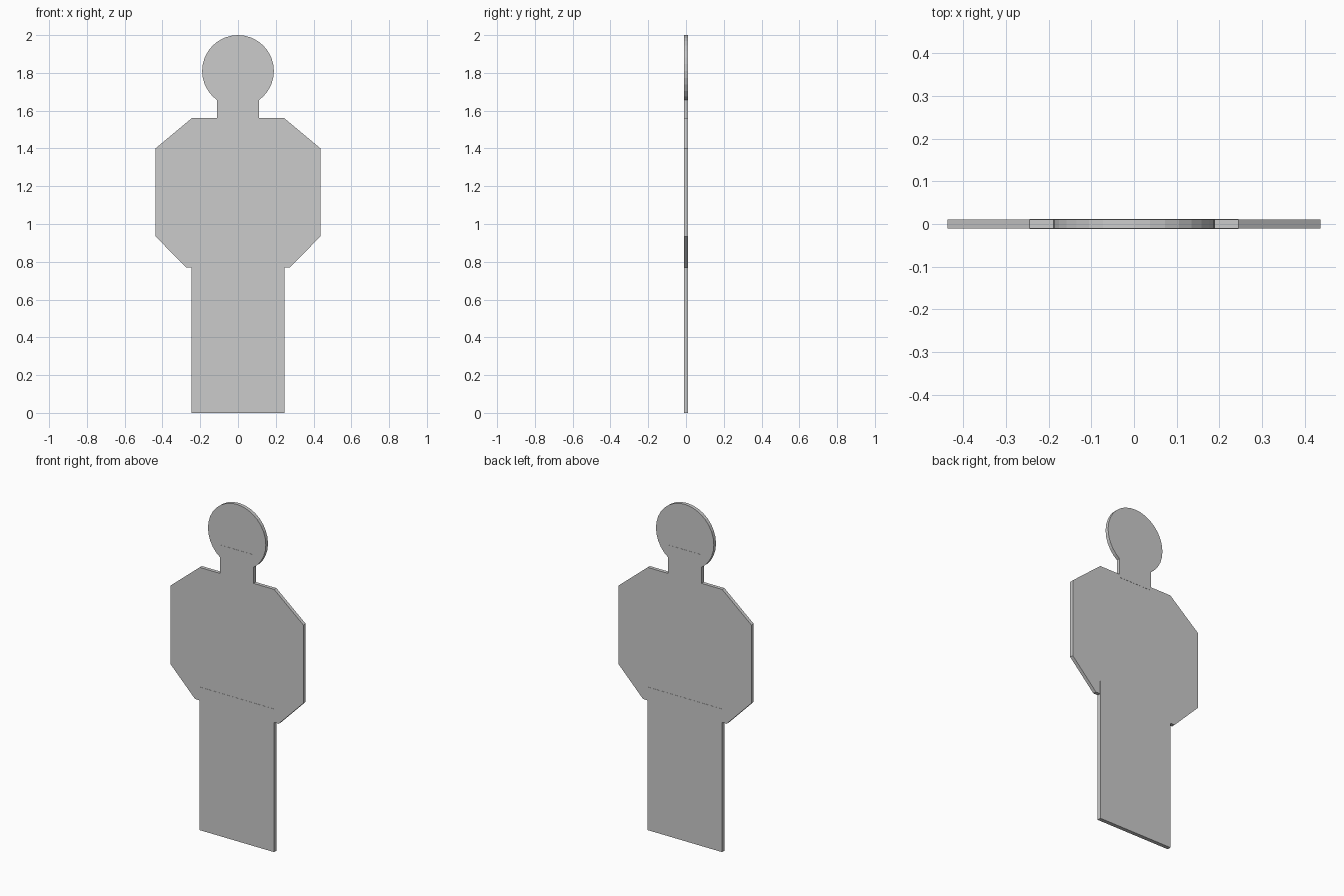
import bpy, bmesh, math

if "Cube" in bpy.data.objects:
    bpy.data.objects.remove(bpy.data.objects["Cube"])


def slab(name, outline, half):
    """Extrude an x-z outline into a flat plate centred on y = 0."""
    bm = bmesh.new()
    face = bm.faces.new([bm.verts.new((x, -half, z)) for x, z in outline])
    ext = bmesh.ops.extrude_face_region(bm, geom=[face])
    verts = [v for v in ext["geom"] if isinstance(v, bmesh.types.BMVert)]
    bmesh.ops.translate(bm, verts=verts, vec=(0, 2 * half, 0))
    bmesh.ops.recalc_face_normals(bm, faces=bm.faces)
    mesh = bpy.data.meshes.new(name)
    bm.to_mesh(mesh)
    bm.free()
    obj = bpy.data.objects.new(name, mesh)
    bpy.context.collection.objects.link(obj)
    return obj


def mirrored(right):
    """Close a right-hand half outline with its mirror image."""
    return right + [(-x, z) for x, z in reversed(right)]


THIN, THICK = 0.0105, 0.0115

# Lower body and neck plates stand slightly proud of the others
slab("lower_body", mirrored([(0.245, 0.0), (0.245, 0.85)]), THICK)
slab("neck", mirrored([(0.11, 1.54), (0.11, 1.73)]), THICK)

# Torso: octagonal plate with chamfered corners
slab("torso", mirrored([(0.275, 0.77), (0.437, 0.935),
                        (0.437, 1.40), (0.245, 1.56)]), THIN)

# Head: round disc
SIDES = 32
slab("head", [(0.19 * math.cos(2 * math.pi * i / SIDES),
               1.81 + 0.19 * math.sin(2 * math.pi * i / SIDES))
              for i in range(SIDES)], THIN)
